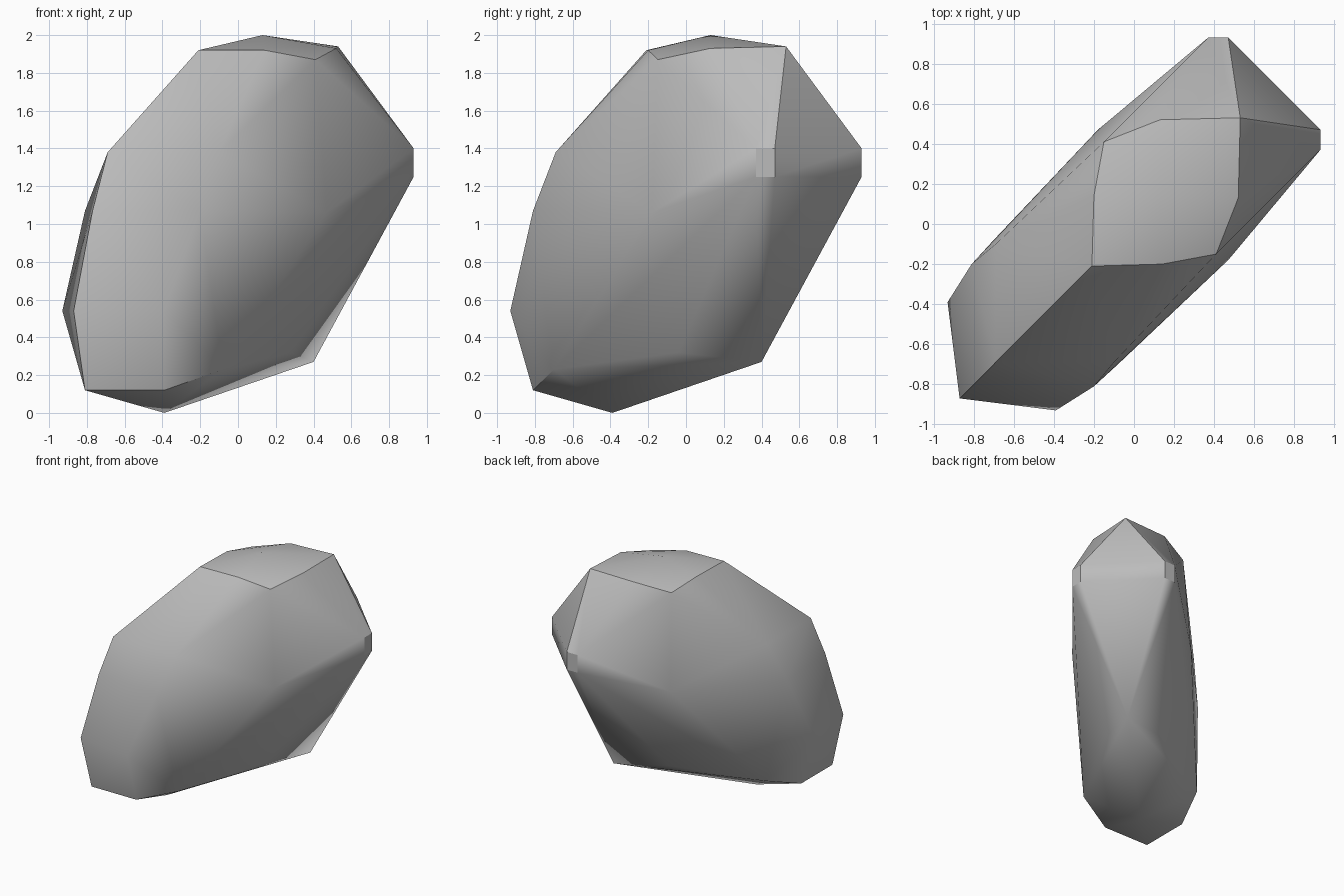
import bpy
import bmesh
from math import atan2
from mathutils import Vector

cube = bpy.data.objects.get("Cube")
if cube:
    bpy.data.objects.remove(cube, do_unlink=True)

# Corners lying on the diagonal mirror plane (same x and y): (x, z)
ridge = [(-.21, 1.92), (.13, 2), (.53, 1.94), (.4, .27), (-.39, 0),
         (-.81, .12), (-.87, .54), (-.77, 1.07), (-.69, 1.38)]

# Corners of one half, repeated across the plane x = y
half = [(.14, -.2, 1.92), (.41, -.15, 1.87), (.52, .13, 1.93),   # crown rim
        (.93, .37, 1.4), (.93, .47, 1.4), (.93, .37, 1.25), (.93, .47, 1.25),  # blunt tip
        (-.1, -.69, 1.38), (-.2, -.81, 1.07), (-.39, -.93, .54),  # shoulder
        (-.39, -.81, .12), (-.08, -.7, .23), (.28, -.04, .32),    # foot
        (.47, -.18, 1.06)]                                        # flank

points = [Vector((a, a, z)) for a, z in ridge]
for x, y, z in half:
    points += [Vector((x, y, z)), Vector((y, x, z))]


def outer_facets(pts, eps=1e-5):
    """Find every flat facet of the convex body around the points."""
    found = {}
    for i, a in enumerate(pts):
        for j in range(i + 1, len(pts)):
            for k in range(j + 1, len(pts)):
                n = (pts[j] - a).cross(pts[k] - a)
                if n.length < eps:
                    continue
                n.normalize()
                dist = [n.dot(p - a) for p in pts]
                if min(dist) < -eps and max(dist) > eps:
                    continue
                if max(dist) > eps:
                    n.negate()
                group = [m for m, d in enumerate(dist) if abs(d) <= eps]
                found.setdefault(tuple(group), n)
    return found


def in_order(group, n):
    """Sort the corners of one facet counterclockwise around its normal."""
    centre = sum((points[m] for m in group), Vector()) / len(group)
    u = (points[group[0]] - centre).normalized()
    v = n.cross(u)
    return sorted(group, key=lambda m: atan2(v.dot(points[m] - centre),
                                             u.dot(points[m] - centre)))


# Build the faceted stone body
bm = bmesh.new()
corners = [bm.verts.new(p) for p in points]
for group, n in outer_facets(points).items():
    bm.faces.new([corners[m] for m in in_order(group, n)])
bmesh.ops.delete(bm, geom=[v for v in bm.verts if not v.link_faces], context='VERTS')
bm.normal_update()


def region(face):
    """Name the smooth patch a face belongs to."""
    n = face.normal
    if n.z > .84:
        return "crown"
    if n.z < -.6:
        return "base"
    if max(n.x, n.y) > .97:
        return "tip"
    if abs(n.x - n.y) < .1 and n.x > 0:
        return "back" if n.z > .05 else "under"
    return "right" if n.x > n.y else "left"


# Shade smoothly inside each patch and keep creases between patches
for face in bm.faces:
    face.smooth = True
for edge in bm.edges:
    kinds = {region(f) for f in edge.link_faces}
    middle = (edge.verts[0].co + edge.verts[1].co) / 2
    soft = ("under" in kinds and "tip" not in kinds) or (
        "base" in kinds and middle.x + middle.y > -.7)
    edge.smooth = len(kinds) == 1 or soft

mesh = bpy.data.meshes.new("stone_body")
bm.to_mesh(mesh)
bm.free()
stone = bpy.data.objects.new("stone_body", mesh)
bpy.context.collection.objects.link(stone)

# Plain grey stone
grey = bpy.data.materials.new("stone_grey")
grey.use_nodes = True
colour = (.5, .5, .5, 1)
grey.diffuse_color = colour
grey.node_tree.nodes["Principled BSDF"].inputs["Base Color"].default_value = colour
mesh.materials.append(grey)
